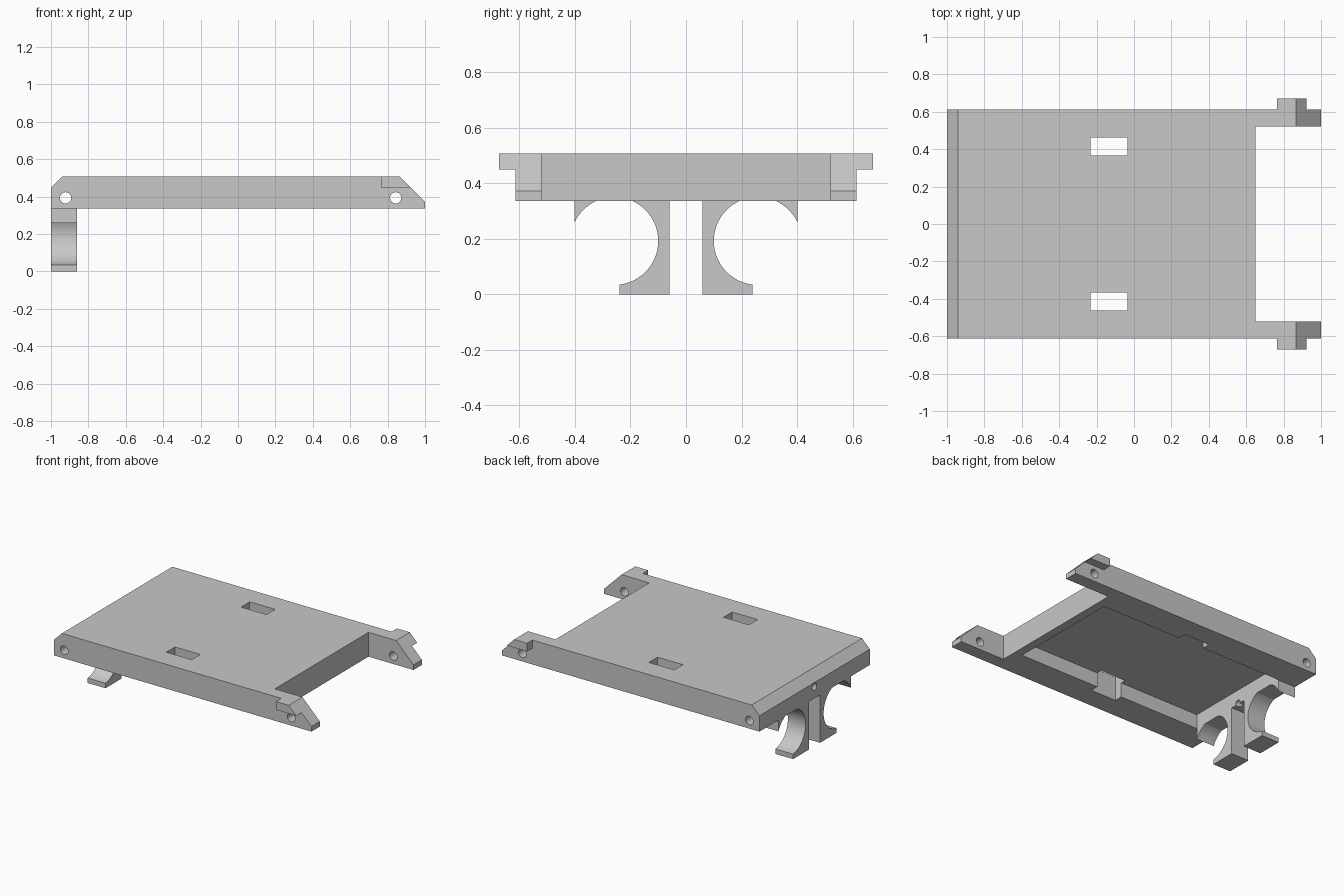
import bpy
from math import radians, cos, sin, acos, asin, pi

cube = bpy.data.objects.get("Cube")
if cube:
    bpy.data.objects.remove(cube, do_unlink=True)

grey = bpy.data.materials.new("plain_grey")
grey.use_nodes = True
colour = (0.58, 0.58, 0.58, 1)
grey.diffuse_color = colour
grey.node_tree.nodes["Principled BSDF"].inputs["Base Color"].default_value = colour


def prism(name, profile, axis, lo, hi):
    """Extrude a 2D profile along 'x' (profile is y, z) or 'y' (profile is x, z)."""
    n = len(profile)
    verts = [(d, a, b) if axis == "x" else (a, d, b) for d in (lo, hi) for a, b in profile]
    faces = [tuple(range(n)), tuple(range(2 * n - 1, n - 1, -1))]
    faces += [(i, i + n, (i + 1) % n + n, (i + 1) % n) for i in range(n)]
    mesh = bpy.data.meshes.new(name)
    mesh.from_pydata(verts, [], faces)
    mesh.materials.append(grey)
    obj = bpy.data.objects.new(name, mesh)
    bpy.context.collection.objects.link(obj)
    activate(obj)
    bpy.ops.object.mode_set(mode="EDIT")
    bpy.ops.mesh.select_all(action="SELECT")
    bpy.ops.mesh.normals_make_consistent(inside=False)
    bpy.ops.object.mode_set(mode="OBJECT")
    return obj


def activate(obj):
    bpy.ops.object.select_all(action="DESELECT")
    obj.select_set(True)
    bpy.context.view_layer.objects.active = obj


def box(name, x0, x1, y0, y1, z0, z1):
    return prism(name, [(x0, z0), (x1, z0), (x1, z1), (x0, z1)], "y", y0, y1)


def arc(cx, cz, r, start, end, steps):
    return [(cx + r * cos(start + (end - start) * i / steps),
             cz + r * sin(start + (end - start) * i / steps)) for i in range(steps + 1)]


def hole(name, axis, u, v, r, lo, hi):
    return prism(name, arc(u, v, r, 0, 2 * pi, 32)[:-1], axis, lo, hi)


def cut(obj, cutters):
    for cutter in cutters:
        cutter.hide_render = True
        activate(obj)
        mod = obj.modifiers.new("cut", "BOOLEAN")
        mod.operation, mod.solver, mod.object = "DIFFERENCE", "EXACT", cutter
        bpy.ops.object.modifier_apply(modifier=mod.name)
        bpy.data.objects.remove(cutter, do_unlink=True)


def smooth(obj):
    activate(obj)
    bpy.ops.object.shade_smooth_by_angle(angle=radians(30))


BASE, TOP = 0.336, 0.507
CLIP_X = -0.862

# Tray body with the two arms left by the end gap
body = prism("tray_body", [(-1, BASE), (1, BASE), (1, 0.372), (0.865, TOP),
                           (-0.94, TOP), (-1, 0.447)], "y", -0.613, 0.613)

# Slanted bore through the end wall, above the gap between the clips
bore = hole("end_bore", "x", 0, 0, 0.023, -0.13, 0.13)
bore.location = (-0.932, 0, 0.381)
bore.rotation_euler.y = radians(30)

cutters = [
    box("end_gap", 0.65, 1.2, -0.52, 0.52, 0.2, 0.7),
    box("underside_recess", CLIP_X, 0.59, -0.405, 0.405, 0.2, 0.438),
    hole("rear_pin_hole", "y", -0.922, 0.393, 0.03, -0.8, 0.8),
    hole("arm_pin_hole", "y", 0.843, 0.393, 0.03, -0.8, 0.8),
    bore,
]
for y0, y1 in ((0.367, 0.463), (-0.463, -0.367)):
    cutters.append(box("slot", -0.233, -0.035, y0, y1, 0.2, 0.7))
cut(body, cutters)
smooth(body)

# Clip pair below the end, and the outward tabs on the arms
CY, CZ, R = 0.258, 0.192, 0.158
roof = asin((BASE - CZ) / R)
foot = 2 * pi - acos((0.24 - CY) / R)
tip = acos((0.402 - CY) / R)
hook = [(0.06, 0), (0.24, 0)] + arc(CY, CZ, R, foot, pi - roof, 32) + [(0.06, BASE)]
prong = arc(CY, CZ, R, roof, tip, 10) + [(0.402, BASE)]
tab = [(0.765, 0.449), (0.923, 0.449), (0.865, TOP), (0.765, TOP)]

for side, s in (("left", 1), ("right", -1)):
    for name, profile in (("clip_hook", hook), ("clip_prong", prong)):
        smooth(prism(f"{name}_{side}", [(s * y, z) for y, z in profile], "x", -1, CLIP_X))
    prism(f"arm_tab_{side}", tab, "y", s * 0.613, s * 0.672)
